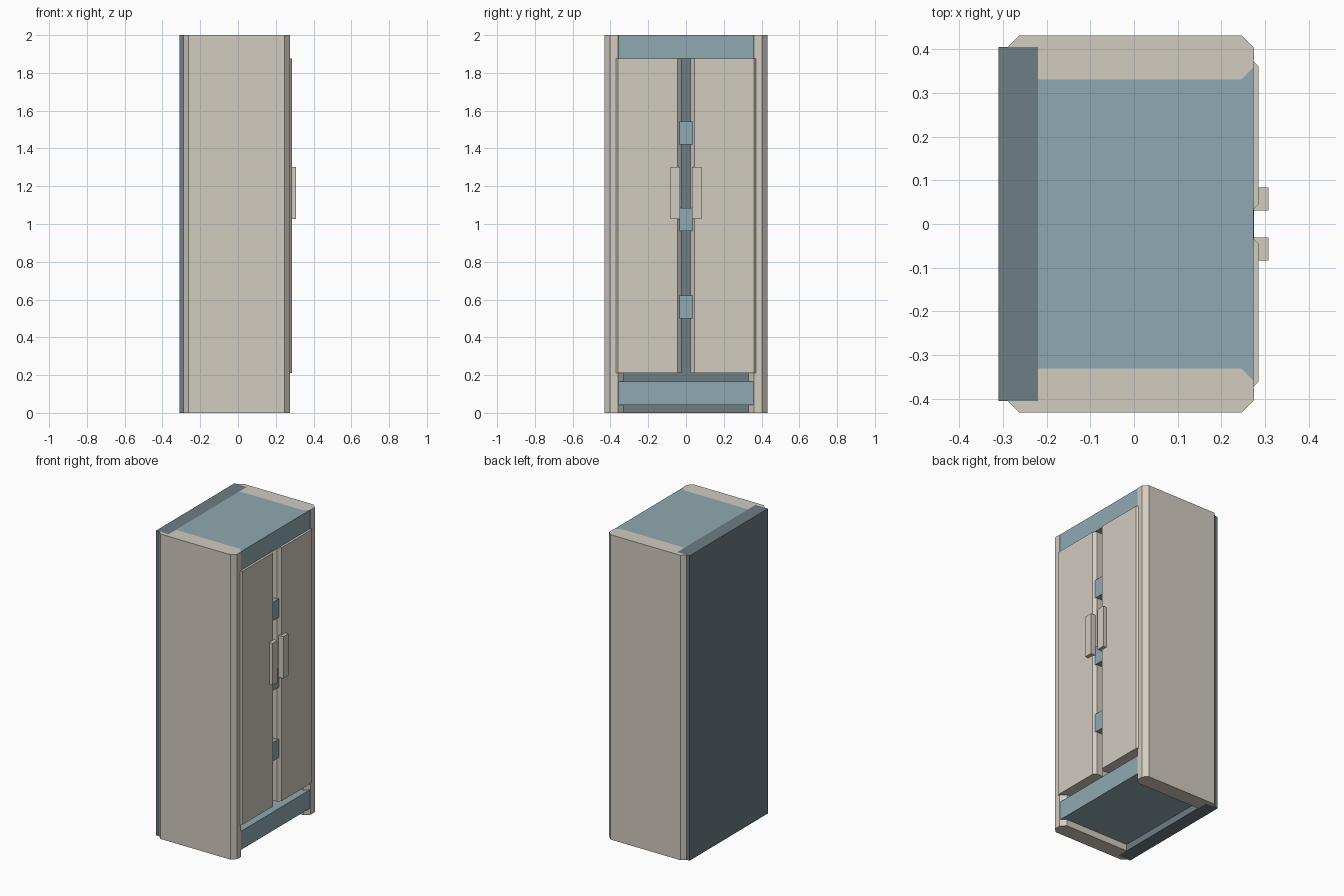
import bpy
import bmesh

default = bpy.data.objects.get("Cube")
if default:
    bpy.data.objects.remove(default, do_unlink=True)


def material(name, rgb):
    """Flat material from an sRGB 0-255 colour."""
    linear = [((c / 255 + 0.055) / 1.055) ** 2.4 for c in rgb] + [1.0]
    mat = bpy.data.materials.new(name)
    mat.use_nodes = True
    mat.diffuse_color = linear
    mat.node_tree.nodes["Principled BSDF"].inputs["Base Color"].default_value = linear
    return mat


beige = material("beige", (210, 204, 192))
blue = material("grey blue", (143, 169, 177))
slate = material("dark slate", (109, 125, 132))


def prism(name, outline, z0, z1, mat):
    """Extrude an (x, y) outline from z0 up to z1."""
    bm = bmesh.new()
    face = bm.faces.new([bm.verts.new((x, y, z0)) for x, y in outline])
    top = bmesh.ops.extrude_face_region(bm, geom=[face])["geom"]
    bmesh.ops.translate(bm, vec=(0, 0, z1 - z0),
                        verts=[v for v in top if isinstance(v, bmesh.types.BMVert)])
    bmesh.ops.recalc_face_normals(bm, faces=bm.faces)
    mesh = bpy.data.meshes.new(name)
    bm.to_mesh(mesh)
    bm.free()
    mesh.materials.append(mat)
    obj = bpy.data.objects.new(name, mesh)
    bpy.context.collection.objects.link(obj)
    return obj


def rect(x0, x1, y0, y1):
    return [(x0, y0), (x1, y0), (x1, y1), (x0, y1)]


FRONT = 0.275
BACK = -0.22
INNER = 0.33

# Back panel
prism("back_panel", rect(-0.31, BACK, -0.405, 0.405), 0, 2, slate)

# Chamfered side with a rebate for the back, chamfered door, and pull handle
side = [(BACK, INNER), (0.245, INNER), (FRONT, 0.36), (FRONT, 0.403),
        (0.247, 0.431), (-0.262, 0.431), (-0.288, 0.405), (BACK, 0.405)]
door = [(0.22, 0.025), (0.265, 0.025), (0.285, 0.045),
        (0.285, 0.36), (0.265, 0.38), (0.22, 0.38)]
handle = rect(0.272, 0.308, 0.031, 0.083)

for label, s in (("left", 1), ("right", -1)):
    for part, outline, z0, z1 in (("side_panel", side, 0, 2),
                                  ("door", door, 0.212, 1.875),
                                  ("handle", handle, 1.027, 1.302)):
        prism(f"{part}_{label}", [(x, s * y) for x, y in outline], z0, z1, beige)

# Top and bottom boards flare out between the side chamfers
half = [(BACK, INNER), (0.245, INNER), (0.273, 0.358)]
board = half + [(x, -y) for x, y in reversed(half)]
prism("top_board", board, 1.877, 2, blue)
prism("bottom_board", board, 0.043, 0.165, blue)

# Shelves showing through the gap between the doors
for i, z in enumerate((0.5, 0.962, 1.42)):
    prism(f"shelf_{i + 1}", rect(BACK, 0.274, -INNER, INNER), z, z + 0.122, blue)
